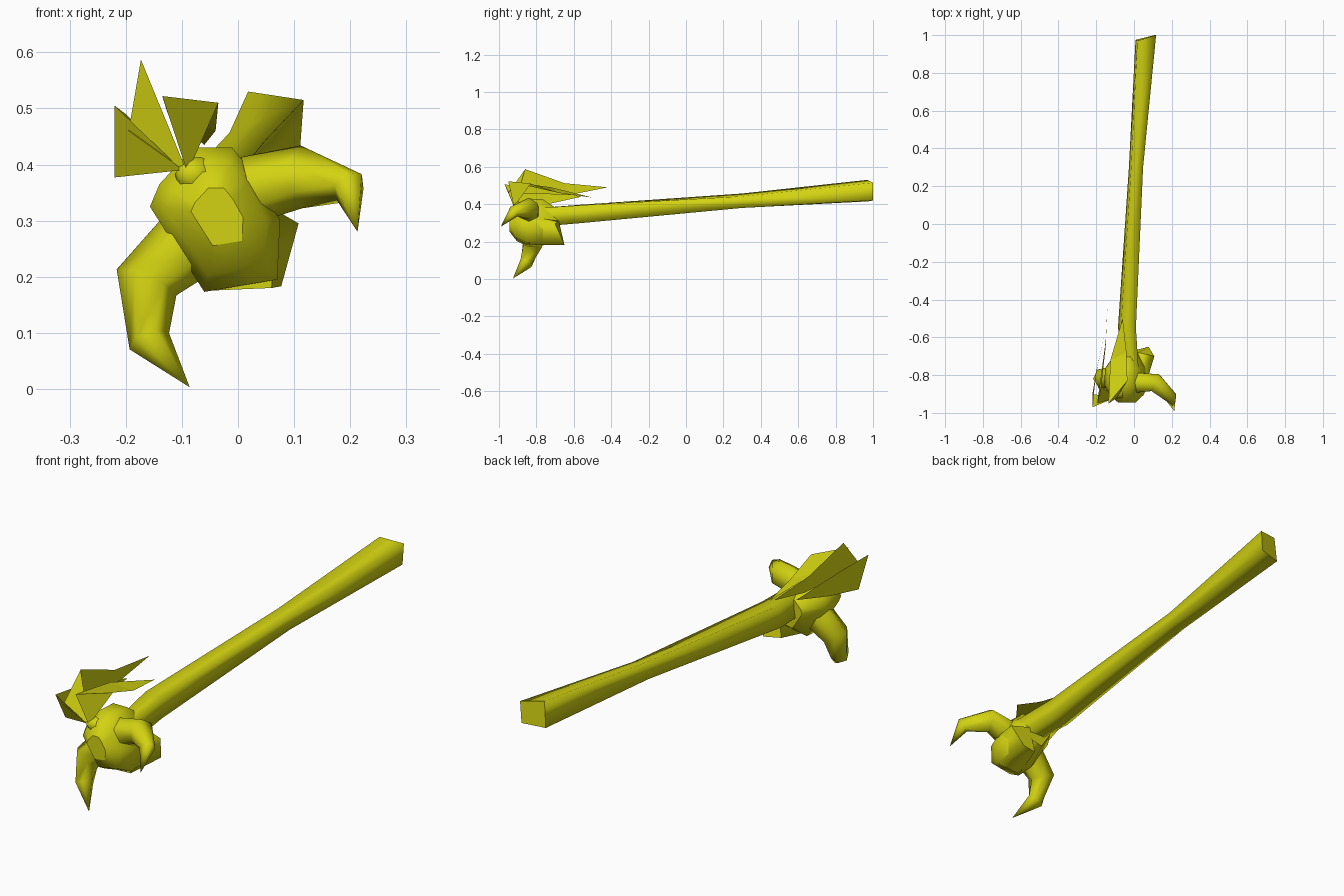
import bpy, bmesh, math
from mathutils import Vector

if "Cube" in bpy.data.objects:
    bpy.data.objects.remove(bpy.data.objects["Cube"])

olive = bpy.data.materials.new("olive_yellow")
olive.diffuse_color = (0.65, 0.65, 0.006, 1)
olive.use_nodes = True
olive.node_tree.nodes["Principled BSDF"].inputs["Base Color"].default_value = olive.diffuse_color


def finish(name, bm, normals=True):
    if normals:
        bmesh.ops.recalc_face_normals(bm, faces=bm.faces)
    me = bpy.data.meshes.new(name)
    bm.to_mesh(me)
    bm.free()
    me.materials.append(olive)
    ob = bpy.data.objects.new(name, me)
    bpy.context.collection.objects.link(ob)
    return ob


def loft(name, rings, tip=None):
    """Smooth skin through the rings; flat caps, or a point at the end."""
    bm = bmesh.new()
    vs = [[bm.verts.new(p) for p in r] for r in rings]
    n = len(vs[0])
    for a, b in zip(vs, vs[1:]):
        for i in range(n):
            j = (i + 1) % n
            bm.faces.new((a[i], a[j], b[j], b[i])).smooth = True
    bm.faces.new(vs[0])
    if tip:
        t = bm.verts.new(tip)
        for i in range(n):
            bm.faces.new((vs[-1][i], vs[-1][(i + 1) % n], t)).smooth = True
    else:
        bm.faces.new(vs[-1])
    return finish(name, bm)


def tube(name, path, radii, tip=None, sides=6):
    """Round rings set square to a bent path."""
    pts = [Vector(p) for p in path]
    ends = pts + ([Vector(tip)] if tip else [])
    rings = []
    for i, (p, r) in enumerate(zip(pts, radii)):
        d = (ends[min(i + 1, len(ends) - 1)] - ends[max(i - 1, 0)]).normalized()
        u = d.cross(Vector((0, 1, 0))).normalized()
        w = d.cross(u)
        rings.append([p + r * (math.cos(k * math.tau / sides) * u
                               + math.sin(k * math.tau / sides) * w)
                      for k in range(sides)])
    return loft(name, rings, tip)


def leaf(name, base, left, right, tip):
    """Thin pointed blade between two edges."""
    bm = bmesh.new()
    b, t = bm.verts.new(base), bm.verts.new(tip)
    l = [bm.verts.new(p) for p in left]
    r = [bm.verts.new(p) for p in right]
    bm.faces.new((b, r[0], l[0]))
    bm.faces.new((l[0], r[0], r[1], l[1]))
    bm.faces.new((l[1], r[1], t))
    return finish(name, bm)


# Four-sided handle, flaring to the far end
loft("handle", [
    [(-.04, -.78, .38), (.025, -.78, .38), (.025, -.78, .28), (-.045, -.78, .28)],
    [(-.07, -.55, .398), (.01, -.55, .395), (.01, -.55, .30), (-.085, -.55, .305)],
    [(-.015, .3, .457), (.048, .3, .442), (.045, .3, .38), (-.027, .3, .385)],
    [(.018, .97, .53), (.117, 1.0, .515), (.11, 1.0, .42), (.008, .975, .415)],
])

# Bulbous head: one faceted outline scaled along the handle direction
outline = [(-.157, .325), (-.14, .365), (-.08, .43), (-.01, .43),
           (.03, .38), (.075, .30), (.07, .195), (-.06, .173)]
cx, cz = -.035, .31
loft("head", [[(cx + (x - cx) * s, y, cz + (z - cz) * s) for x, z in outline]
              for y, s in ((-.945, .4), (-.905, .78), (-.85, 1), (-.765, .97), (-.68, .5))])

# Cut-off root stub at the lower back
loft("root_stub", [
    [(-.03, -.84, .36), (.065, -.84, .32), (.06, -.84, .18), (-.055, -.84, .175)],
    [(.02, -.68, .31), (.108, -.70, .295), (.077, -.65, .183), (.0, -.67, .19)],
])

# Two bent horns
tube("right_horn", [(.02, -.84, .355), (.113, -.84, .378), (.198, -.92, .36)],
     (.06, .056, .032), tip=(.213, -.99, .28))
tube("left_horn", [(-.08, -.81, .265), (-.163, -.82, .19), (-.158, -.855, .085)],
     (.068, .058, .038), tip=(-.086, -.925, .003))

# Leaf stem and the three leaves fanning from it
tube("leaf_stem", [(-.05, -.85, .36), (-.085, -.9, .385)], (.04, .034),
     tip=(-.105, -.925, .395))
leaf("upper_leaf", (-.09, -.92, .385), [(-.195, -.95, .46), (-.15, -.62, .45)],
     [(-.173, -.86, .587), (-.15, -.65, .512)], (-.14, -.42, .49))
leaf("right_leaf", (-.09, -.92, .385), [(-.135, -.95, .522), (-.125, -.72, .49)],
     [(-.035, -.83, .51), (-.04, -.68, .46)], (-.06, -.5, .435))
leaf("left_leaf", (-.1, -.92, .39), [(-.22, -.9, .377), (-.19, -.74, .40)],
     [(-.22, -.97, .505), (-.2, -.78, .49)], (-.15, -.56, .44))
